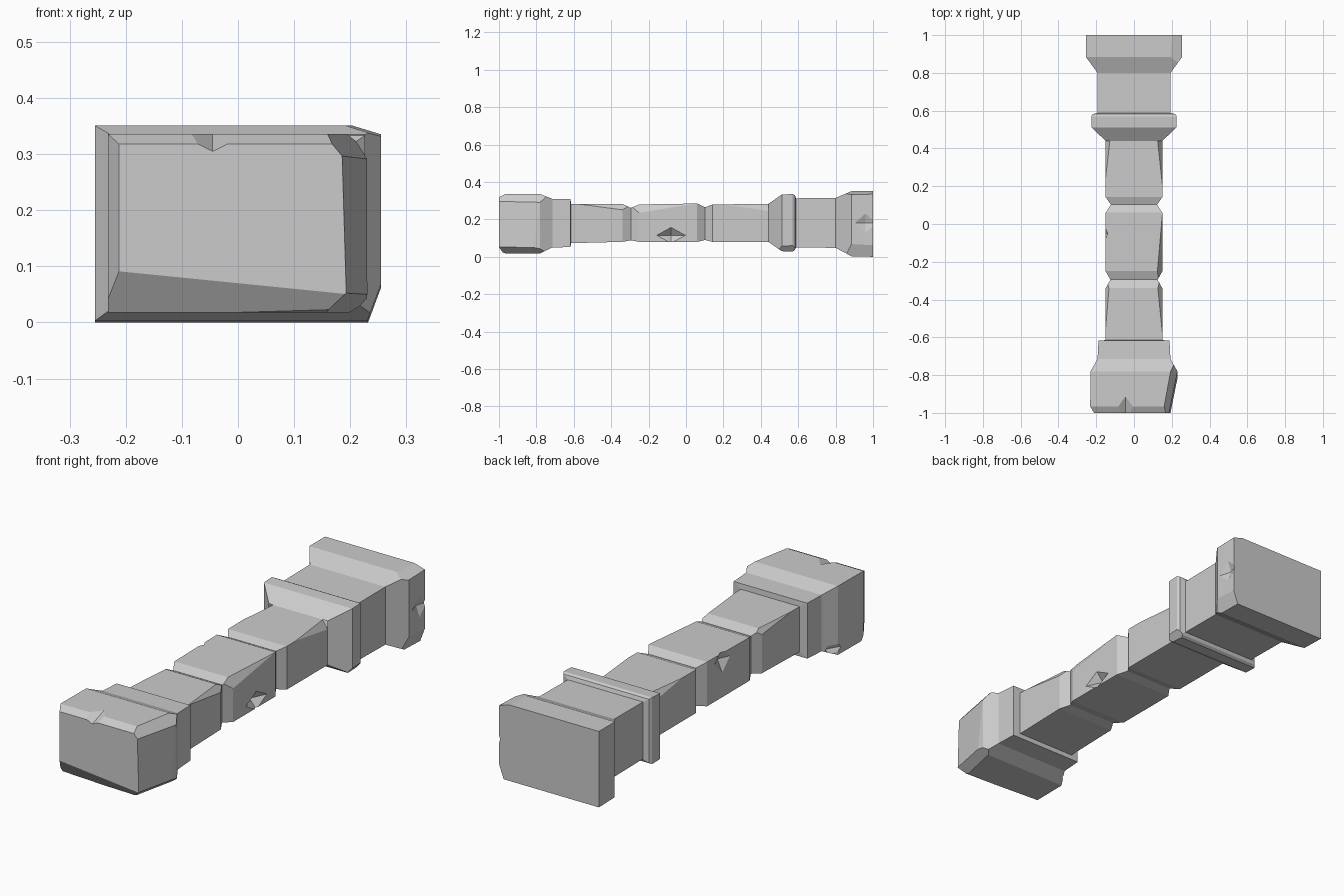
import bpy, bmesh
from mathutils import Vector, Matrix

if "Cube" in bpy.data.objects:
    bpy.data.objects.remove(bpy.data.objects["Cube"])


def loft(bm, rings):
    # rectangular sections along y: (y, x_left, x_right, z_low, z_high)
    loops = [[bm.verts.new((x, y, z)) for x, z in ((l, b), (r, b), (r, t), (l, t))]
             for y, l, r, b, t in rings]
    for a, c in zip(loops, loops[1:]):
        for i in range(4):
            j = (i + 1) % 4
            bm.faces.new((a[i], a[j], c[j], c[i]))
    bm.faces.new(loops[0][::-1])
    bm.faces.new(loops[-1])
    bmesh.ops.recalc_face_normals(bm, faces=bm.faces[:])


def chip(bm, a, b, c, centre):
    # slice off the corner beyond the plane through three points
    a, b, c = Vector(a), Vector(b), Vector(c)
    n = (b - a).cross(c - a).normalized()
    if n.dot(centre - a) > 0:
        n = -n
    res = bmesh.ops.bisect_plane(bm, geom=bm.verts[:] + bm.edges[:] + bm.faces[:],
                                 plane_co=a, plane_no=n, clear_outer=True)
    edges = [e for e in res['geom_cut'] if isinstance(e, bmesh.types.BMEdge)]
    if edges:
        bmesh.ops.holes_fill(bm, edges=edges, sides=0)


def gouge(ob, centre, radii):
    # dent cut by a stretched octahedron
    me = bpy.data.meshes.new("gouge_cutter")
    bm = bmesh.new()
    v = [bm.verts.new(Vector(centre) + Vector(d) * 1.0) for d in
         ((radii[0], 0, 0), (0, radii[1], 0), (-radii[0], 0, 0), (0, -radii[1], 0),
          (0, 0, radii[2]), (0, 0, -radii[2]))]
    for i in range(4):
        bm.faces.new((v[i], v[(i + 1) % 4], v[4]))
        bm.faces.new((v[(i + 1) % 4], v[i], v[5]))
    bm.to_mesh(me)
    bm.free()
    cutter = bpy.data.objects.new("gouge_cutter", me)
    cutter.hide_render = True
    bpy.context.collection.objects.link(cutter)
    mod = ob.modifiers.new("gouge", 'BOOLEAN')
    mod.operation, mod.solver, mod.object = 'DIFFERENCE', 'EXACT', cutter
    dg = bpy.context.evaluated_depsgraph_get()
    mesh = bpy.data.meshes.new_from_object(ob.evaluated_get(dg))
    ob.modifiers.clear()
    ob.data = mesh
    bpy.data.objects.remove(cutter)


def part(name, rings, joints, chips=(), gouges=()):
    bm = bmesh.new()
    loft(bm, rings)
    centre = Vector((0, (rings[0][0] + rings[-1][0]) / 2, 0.18))
    for c in chips:
        chip(bm, *c, centre)
    me = bpy.data.meshes.new(name)
    bm.to_mesh(me)
    bm.free()
    ob = bpy.data.objects.new(name, me)
    bpy.context.collection.objects.link(ob)
    for g in gouges:
        gouge(ob, *g)
    # open the hidden ends where neighbouring parts meet
    bm = bmesh.new()
    bm.from_mesh(ob.data)
    hidden = [f for f in bm.faces
              if any(all(abs(v.co.y - y) < 1e-4 for v in f.verts) for y in joints)]
    bmesh.ops.delete(bm, geom=hidden, context='FACES')
    bm.to_mesh(ob.data)
    bm.free()
    return ob


def sym(y, w, b, t):
    return (y, -w, w, b, t)


step = sym(-0.615, 0.15, 0.073, 0.283)
notch_a = sym(-0.295, 0.125, 0.088, 0.262)
notch_b = sym(0.102, 0.122, 0.09, 0.265)
top_end = sym(0.44, 0.15, 0.08, 0.283)

# base block with its stepped collar
part("base_block",
     [sym(-1.0, 0.212, 0.03, 0.318), sym(-0.965, 0.232, 0.018, 0.336),
      sym(-0.78, 0.23, 0.018, 0.336), sym(-0.715, 0.193, 0.05, 0.31),
      sym(-0.617, 0.188, 0.052, 0.308), step], [-0.615],
     chips=[((0.232, -0.8, 0.1), (0.19, -1, 0.15), (0.225, -0.8, 0.336)),
            ((-0.2, -1, 0.09), (0.2, -1, 0.05), (0.0, -0.965, 0.018)),
            ((0.235, -0.85, 0.27), (0.16, -0.99, 0.33), (0.19, -0.8, 0.336)),
            ((0.235, -0.85, 0.06), (0.19, -1, 0.05), (0.19, -0.82, 0.018))],
     gouges=[((-0.045, -1.0, 0.337), (0.065, 0.09, 0.032)),
             ((-0.235, -0.74, 0.05), (0.04, 0.07, 0.06))])

# three shaft drums separated by grooves
part("shaft_lower",
     [step, sym(-0.34, 0.15, 0.08, 0.283), notch_a], [-0.615, -0.295],
     chips=[((0.15, -0.58, 0.283), (0.15, -0.33, 0.25), (0.125, -0.33, 0.283)),
            ((-0.15, -0.55, 0.283), (-0.15, -0.31, 0.255), (-0.13, -0.31, 0.283))])
part("shaft_middle",
     [notch_a, sym(-0.25, 0.15, 0.08, 0.28), sym(0.06, 0.15, 0.08, 0.285), notch_b],
     [-0.295, 0.102],
     chips=[((0.151, 0.05, 0.283), (0.15, -0.22, 0.24), (0.125, -0.22, 0.283))],
     gouges=[((0.165, -0.08, 0.115), (0.05, 0.11, 0.06)),
             ((-0.16, -0.05, 0.25), (0.035, 0.08, 0.08))])
part("shaft_upper",
     [notch_b, sym(0.142, 0.15, 0.08, 0.28), top_end], [0.102, 0.44],
     chips=[((0.15, 0.2, 0.282), (0.15, 0.44, 0.245), (0.125, 0.44, 0.283)),
            ((-0.15, 0.24, 0.282), (-0.15, 0.44, 0.25), (-0.128, 0.44, 0.283))])

# projecting ring below the neck
neck = sym(0.588, 0.192, 0.05, 0.313)
part("neck_ring",
     [top_end, sym(0.512, 0.226, 0.03, 0.333), sym(0.57, 0.226, 0.028, 0.336),
      sym(0.582, 0.218, 0.036, 0.33), neck], [0.44, 0.588],
     chips=[((0.227, 0.54, 0.06), (0.2, 0.54, 0.028), (0.2, 0.59, 0.03))])

# neck and flared capital
part("capital",
     [neck, sym(0.8, 0.193, 0.048, 0.315), sym(0.885, 0.255, 0.003, 0.351),
      sym(1.0, 0.255, 0.0, 0.351)], [0.588],
     chips=[((0.256, 0.9, 0.07), (0.23, 0.9, 0.0), (0.256, 1.0, 0.065)),
            ((0.256, 0.9, 0.332), (0.19, 0.9, 0.352), (0.256, 1.0, 0.335))],
     gouges=[((0.268, 0.96, 0.18), (0.03, 0.1, 0.09))])
